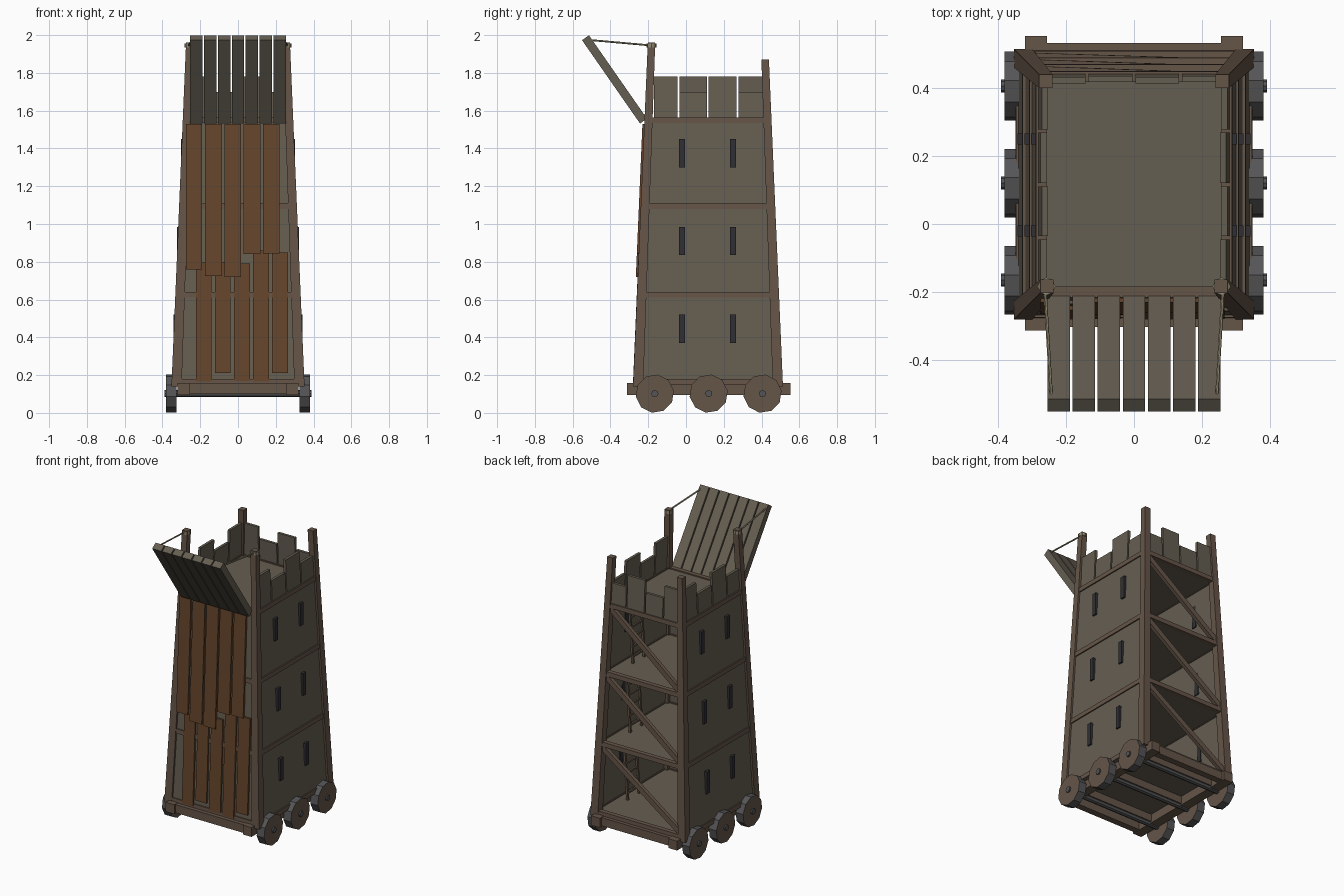
import bpy, bmesh, math
from mathutils import Vector as V

if "Cube" in bpy.data.objects:
    bpy.data.objects.remove(bpy.data.objects["Cube"])


def material(name, r, g, b):
    m = bpy.data.materials.new(name)
    m.diffuse_color = (r, g, b, 1)
    m.use_nodes = True
    m.node_tree.nodes["Principled BSDF"].inputs["Base Color"].default_value = m.diffuse_color
    return m


WALL = material("plank_wood", 0.13, 0.112, 0.083)
WOOD = material("beam_wood", 0.13, 0.09, 0.064)
HIDE = material("brown_cladding", 0.13, 0.06, 0.025)
DARK = material("dark_slit", 0.03, 0.03, 0.035)
IRON = material("iron", 0.09, 0.09, 0.095)
ROPE = material("rope", 0.3, 0.26, 0.17)


def make(name, solids, *mats):
    """One object from prisms; each solid is a pair of matching end loops."""
    bm = bmesh.new()
    for a, b in solids:
        va, vb = [[bm.verts.new(p) for p in loop] for loop in (a, b)]
        n = len(va)
        bm.faces.new(va[::-1])
        bm.faces.new(vb)
        for i in range(n):
            f = bm.faces.new((va[i], va[(i + 1) % n], vb[(i + 1) % n], vb[i]))
            f.material_index = len(mats) - 1
    bmesh.ops.recalc_face_normals(bm, faces=bm.faces)
    me = bpy.data.meshes.new(name)
    bm.to_mesh(me)
    bm.free()
    for m in mats:
        me.materials.append(m)
    ob = bpy.data.objects.new(name, me)
    bpy.context.collection.objects.link(ob)
    return ob


def rect(x0, x1, y0, y1, z):
    return [(x0, y0, z), (x1, y0, z), (x1, y1, z), (x0, y1, z)]


def box(x0, x1, y0, y1, z0, z1):
    return rect(x0, x1, y0, y1, z0), rect(x0, x1, y0, y1, z1)


def rod(p, q, r, n=6):
    p, q = V(p), V(q)
    d = (q - p).normalized()
    u = d.orthogonal().normalized()
    w = d.cross(u)
    ring = [r * (math.cos(2 * math.pi * i / n) * u + math.sin(2 * math.pi * i / n) * w) for i in range(n)]
    return [p + o for o in ring], [q + o for o in ring]


def strut(p, q, w, t, side):
    """Rectangular bar from p to q: w along side, t across it."""
    p, q, s = V(p), V(q), V(side).normalized()
    n = (q - p).cross(s).normalized()
    ring = [s * a * w / 2 + n * b * t / 2 for a, b in ((-1, -1), (1, -1), (1, 1), (-1, 1))]
    return [p + o for o in ring], [q + o for o in ring]


# Tapered outline of the tower at height z
def X(z): return 0.352 - 0.0425 * (z - 0.15)
def F(z): return -0.28 + 0.043 * (z - 0.15)
def B(z): return 0.513 - 0.043 * (z - 0.15)


LEVELS = [0.15, 0.61, 1.08, 1.535]


def slab(fn, z0, z1):
    return rect(*fn(z0), z0), rect(*fn(z1), z1)


# Leaning corner posts
posts = []
for s in (-1, 1):
    for front in (True, False):
        def corner(z, s=s, front=front):
            w = 0.055 - 0.008 * z
            ys = (F(z), F(z) + w) if front else (B(z) - w, B(z))
            return s * (X(z) - w), s * X(z), *ys
        posts.append(slab(corner, 0.14, 1.96 if front else 1.87))
make("corner_posts", posts, WOOD)

# Side and front walls
i, t = 0.012, 0.018
make("side_walls", [slab(lambda z, s=s: (s * (X(z) - i - t), s * (X(z) - i), F(z) + 0.03, B(z) - 0.03), 0.15, 1.56)
                    for s in (-1, 1)], WALL)
make("front_wall", [slab(lambda z: (-X(z) + 0.03, X(z) - 0.03, F(z) + i, F(z) + i + t), 0.15, 1.55)], WALL)

# Floors and the beams around each level
make("floors", [box(-X(z) + 0.02, X(z) - 0.02, F(z) + 0.02, B(z) - 0.02, z + 0.004, z + 0.022) for z in LEVELS], WALL)
beams = []
for z in LEVELS:
    z1, e, d = z + 0.03, 0.004, 0.035
    for s in (-1, 1):
        beams.append(slab(lambda h: (s * (X(h) - d), s * (X(h) - e), F(h) + 0.02, B(h) - 0.02), z, z1))
    beams.append(slab(lambda h: (-X(h) + 0.02, X(h) - 0.02, F(h) + e, F(h) + d), z, z1))
    beams.append(slab(lambda h: (-X(h) + 0.02, X(h) - 0.02, B(h) - d, B(h) - e), z, z1))
make("level_beams", beams, WOOD)

# Diagonal braces on the open back
make("back_braces", [strut((X(b) - 0.03, B(b) - 0.022, b), (-X(a) + 0.03, B(a) - 0.022, a + 0.03), 0.025, 0.035, (0, 1, 0))
                     for a, b in zip(LEVELS, LEVELS[1:])], WOOD)

# Ladders inside against the right wall
ladders = []
for a, b in zip(LEVELS, LEVELS[1:]):
    for y in (0.14, 0.26):
        ladders.append(strut((X(a) - 0.1, y, a + 0.02), (X(b) - 0.05, y, b), 0.014, 0.014, (0, 1, 0)))
    for k in range(1, 7):
        f = k / 7
        z = a + f * (b - a)
        x = X(a) - 0.1 + f * (X(b) - X(a) + 0.05)
        ladders.append(box(x - 0.006, x + 0.006, 0.14, 0.26, z - 0.006, z + 0.006))
make("ladders", ladders, WOOD)

# Arrow slits
slits = []
for z in (0.37, 0.835, 1.3):
    for y in (-0.02, 0.25):
        for s in (-1, 1):
            x = X(z + 0.075)
            slits.append(box(s * (x - 0.034), s * (x + 0.002), y - 0.016, y + 0.016, z, z + 0.15))
make("arrow_slits", slits, DARK)

# Parapet planks, alternating tall and short
planks = []
for s in (-1, 1):
    for k, (y0, y1) in enumerate(((-0.17, -0.045), (-0.035, 0.11), (0.12, 0.268), (0.278, 0.41))):
        top = 1.78 if (k % 2 == 0) == (s > 0) else 1.70
        planks.append(slab(lambda z: (s * (X(z) - 0.03), s * (X(z) - 0.012), y0, y1), 1.55, top))
for k in range(4):
    x = -0.27 + k * 0.137
    planks.append(slab(lambda z: (x, x + 0.128, B(z) - 0.03, B(z) - 0.012), 1.55, 1.70 if k % 2 else 1.78))
make("parapet_planks", planks, WALL)


# Front cladding: lower row, and an upper row overlapping it
def board(x0, x1, z0, z1, off, t=0.014):
    return slab(lambda z: (x0, x1, F(z) - off, F(z) - off + t), z0, z1)


low = [(-0.222, -0.14, 0.165, 0.8), (-0.122, -0.04, 0.21, 0.8), (-0.022, 0.064, 0.17, 0.79),
       (0.08, 0.163, 0.165, 0.86), (0.18, 0.265, 0.21, 0.85)]
high = [(-0.275, -0.19, 0.76), (-0.175, -0.085, 0.725), (-0.072, 0.016, 0.72), (0.028, 0.122, 0.77), (0.132, 0.22, 0.73)]
high[3:] = [(0.028, 0.118, 0.84), (0.132, 0.22, 0.845)]
make("lower_cladding", [board(*p, 0.001) for p in low], HIDE)
make("upper_cladding", [board(a, b, z, 1.53, 0.01) for a, b, z in high], HIDE)

# Raised drawbridge planks
make("drawbridge", [strut((-0.2205 + 0.0735 * k, -0.225, 1.545), (-0.2205 + 0.0735 * k, -0.532, 1.986), 0.066, 0.045, (1, 0, 0))
                    for k in range(7)], WALL)

# Ropes holding the drawbridge and their loops around the posts
ropes = []
for s in (-1, 1):
    ropes.append(rod((s * 0.262, -0.18, 1.945), (s * 0.242, -0.52, 1.975), 0.005))
    ropes.append(rod((s * 0.257, -0.183, 1.935), (s * 0.257, -0.183, 1.955), 0.026, 8))
make("ropes", ropes, ROPE)

# Chassis: long rails, cross beams
chassis = [box(s * 0.255, s * 0.32, -0.313, 0.552, 0.095, 0.158) for s in (-1, 1)]
for y in (-0.28, 0.51):
    chassis.append(box(-0.26, 0.26, y - 0.022, y + 0.022, 0.1, 0.155))
AXLES = (-0.165, 0.12, 0.405)
for y in AXLES:
    chassis.append(box(-0.26, 0.26, y - 0.025, y + 0.025, 0.105, 0.155))
make("chassis", chassis, WOOD)

# Wheels, with iron rims, on axles
wheels, axles = [], []
for y in AXLES:
    axles.append(rod((-0.39, y, 0.102), (0.39, y, 0.102), 0.019, 8))
    for s in (-1, 1):
        wheels.append(rod((s * 0.325, y, 0.102), (s * 0.38, y, 0.102), 0.102, 10))
make("wheels", wheels, WOOD, IRON)
make("axles", axles, IRON)
